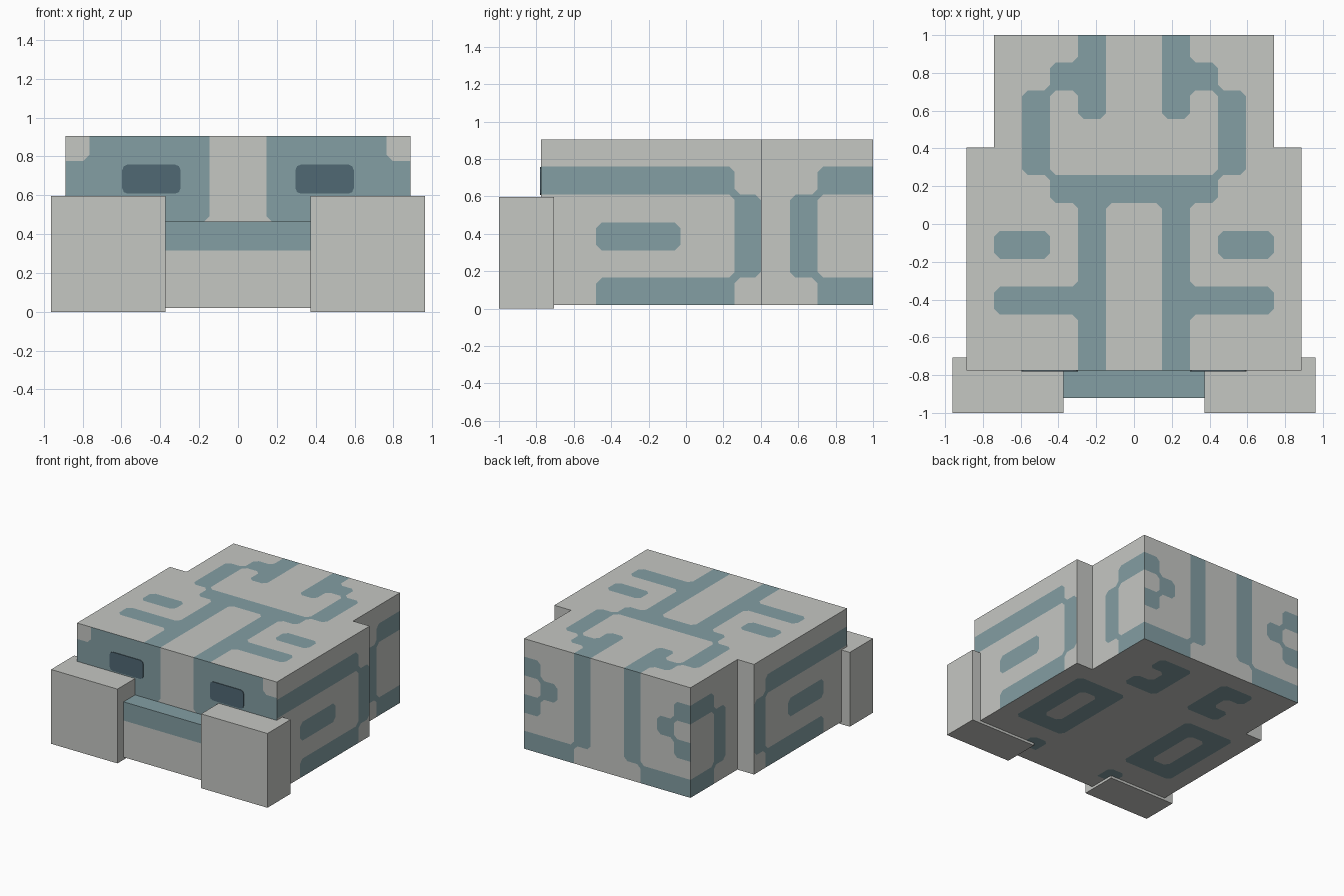
import bpy, bmesh
from mathutils import Vector

if "Cube" in bpy.data.objects:
    bpy.data.objects.remove(bpy.data.objects["Cube"])


def material(name, rgb):
    m = bpy.data.materials.new(name)
    m.diffuse_color = (*rgb, 1)
    m.use_nodes = True
    m.node_tree.nodes["Principled BSDF"].inputs["Base Color"].default_value = m.diffuse_color
    return m


STONE = material("pale_stone", (0.56, 0.57, 0.545))
TEAL = material("dusty_teal", (0.227, 0.342, 0.366))
DARK = material("dark_slate", (0.08, 0.138, 0.175))


def finish(bm, name, mats):
    me = bpy.data.meshes.new(name)
    bm.to_mesh(me)
    bm.free()
    for m in mats:
        me.materials.append(m)
    ob = bpy.data.objects.new(name, me)
    bpy.context.collection.objects.link(ob)
    return ob


def box_mesh(lo, hi):
    bm = bmesh.new()
    bmesh.ops.create_cube(bm, size=1)
    for v in bm.verts:
        v.co = Vector([(a + b) / 2 + c * (b - a) for a, b, c in zip(lo, hi, v.co)])
    bm.normal_update()
    return bm


def painted_box(name, lo, hi, paint, corner=0.03):
    """paint: {(axis, sign): [(u0, u1, v0, v1), ...]}, mirrored across x."""
    bm = box_mesh(lo, hi)
    for (axis, sign), rects in paint.items():
        u, v = [a for a in range(3) if a != axis]

        def side():
            return [f for f in bm.faces if f.normal[axis] * sign > 0.9]

        # cut the side along the edges of every painted area
        cuts = set()
        for r in rects:
            cuts |= {(u, r[0]), (u, r[1]), (v, r[2]), (v, r[3])}
        cuts |= {(0, -c) for a, c in cuts if a == 0}
        for a, c in sorted(cuts):
            if not lo[a] + 0.002 < c < hi[a] - 0.002:
                continue
            no, co = Vector((0, 0, 0)), Vector((0, 0, 0))
            no[a], co[a] = 1, c
            fs = side()
            geom = fs + list({e for f in fs for e in f.edges}) \
                + list({p for f in fs for p in f.verts})
            bmesh.ops.bisect_plane(bm, geom=geom, dist=1e-5, plane_co=co, plane_no=no)
            bm.normal_update()

        # colour the faces that lie inside a painted area
        for f in side():
            c = f.calc_center_median()
            c.x = abs(c.x) if axis != 0 else c.x
            f.material_index = int(any(
                r[0] < c[u] < r[1] and r[2] < c[v] < r[3] for r in rects))

        # clip the corners of the pattern
        groups = {0: [], 1: []}
        for p in bm.verts:
            fs = list(p.link_faces)
            if len(fs) != 4 or any(f.normal[axis] * sign < 0.9 for f in fs):
                continue
            n = sum(f.material_index for f in fs)
            if n == 1:
                groups[0].append(p)
            elif n == 3:
                groups[1].append(p)
            elif n == 2:
                first = next(f for f in fs if f.material_index)
                if not any(e.is_manifold and all(g.material_index for g in e.link_faces)
                           for e in p.link_edges if first in e.link_faces):
                    groups[1].append(p)
        for idx, verts in groups.items():
            if verts and corner:
                res = bmesh.ops.bevel(bm, geom=verts, offset=corner, segments=1,
                                      affect='VERTICES', clamp_overlap=False, material=idx)
                for f in res['faces']:
                    f.material_index = idx
        bm.normal_update()
    return finish(bm, name, [STONE, TEAL])


BOT, TOP = 0.02, 0.905
X1, X2, X3, X4, X5 = 0.148, 0.296, 0.444, 0.592, 0.74   # pattern columns
Z1, Z2, Z3, Z4, Z5 = 0.165, 0.31, 0.46, 0.61, 0.76      # pattern rows

# wide front body
side_front = [(-0.776, 0.26, Z4, Z5), (0.26, 0.4, Z1, Z4),
              (-0.48, 0.26, BOT, Z1), (-0.48, -0.03, Z2, Z3)]
painted_box("front_body", (-0.888, -0.776, BOT), (0.888, 0.404, TOP), {
    (2, 1): [(X1, X2, -0.776, 0.112), (0, X3, 0.112, 0.26), (X3, X4, 0.26, 0.41),
             (X2, X5, -0.48, -0.332), (X3, X5, -0.184, -0.036)],
    (2, -1): [(X2, X5, -0.48, -0.332), (X2, X5, 0.112, 0.26),
              (X2, X3, -0.332, 0.112), (X4, X5, -0.332, 0.112),
              (X2, X3, -0.776, -0.628)],
    (0, 1): side_front, (0, -1): side_front,
    (1, -1): [(X1, 0.765, Z3, TOP), (0.765, 0.888, Z3, 0.777)],
})

# narrower rear body
side_rear = [(0.556, 0.704, Z1, Z4), (0.704, 1.0, Z4, Z5), (0.704, 1.0, BOT, Z1)]
painted_box("rear_body", (-X5, 0.404, BOT), (X5, 1.0, TOP), {
    (2, 1): [(X3, X4, 0.4, 0.708), (X2, X3, 0.708, 0.856), (X1, X2, 0.556, 1.0)],
    (2, -1): [(X1, X2, 0.408, 0.852), (X2, X3, 0.408, 0.556), (X2, X3, 0.704, 0.852)],
    (0, 1): side_rear, (0, -1): side_rear,
    (1, 1): [(X1, X2, Z1, TOP), (X2, X5, BOT, Z1), (X4, X5, Z4, Z5),
             (X3, X4, Z3, Z4), (X4, X5, Z2, Z3)],
})

# snout with a painted top and lip
painted_box("snout", (-0.372, -0.922, BOT), (0.372, -0.776, 0.465), {
    (2, 1): [(0, 0.372, -0.922, -0.776)],
    (1, -1): [(0, 0.372, 0.315, 0.465)],
})

for s, label in ((-1, "left"), (1, "right")):
    # block feet
    xs = sorted((s * 0.372, s * 0.962))
    painted_box(label + "_foot", (xs[0], -1.0, 0), (xs[1], -0.706, 0.597), {})
    # eye plates with clipped corners
    xs = sorted((s * 0.296, s * 0.596))
    bm = box_mesh((xs[0], -0.781, 0.608), (xs[1], -0.775, 0.758))
    edges = [e for e in bm.edges if abs(e.verts[0].co.y - e.verts[1].co.y) > 0.004]
    bmesh.ops.bevel(bm, geom=edges, offset=0.028, segments=2, profile=0.5,
                    affect='EDGES', clamp_overlap=True)
    finish(bm, label + "_eye", [DARK])
